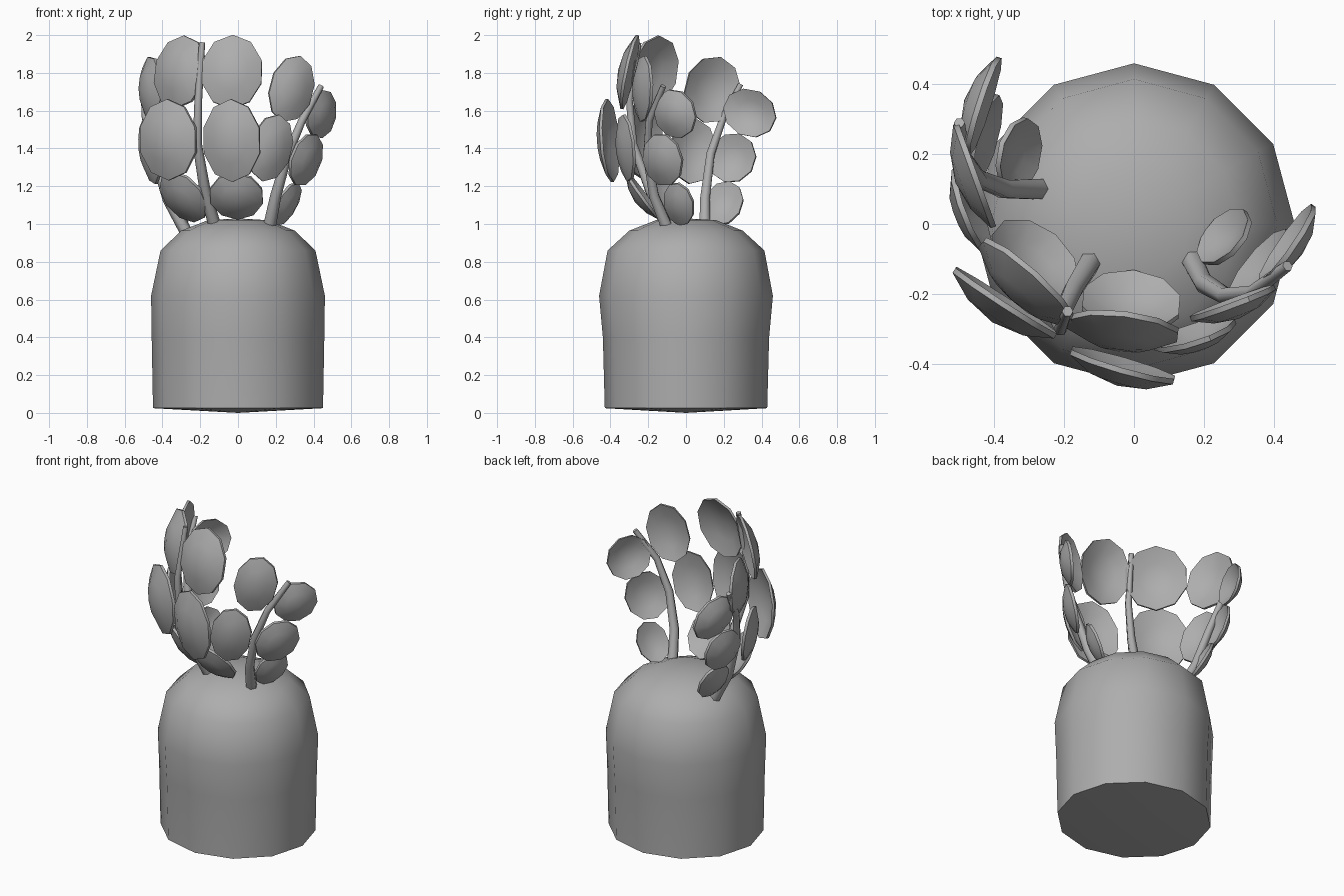
import bpy, bmesh
from math import sin, cos, pi, radians
from mathutils import Vector

if "Cube" in bpy.data.objects:
    bpy.data.objects.remove(bpy.data.objects["Cube"])

grey = bpy.data.materials.new("dark_grey")
grey.diffuse_color = (.42, .42, .42, 1)
grey.use_nodes = True
grey.node_tree.nodes["Principled BSDF"].inputs["Base Color"].default_value = grey.diffuse_color


def finish(bm, name, angle=45):
    mesh = bpy.data.meshes.new(name)
    bm.to_mesh(mesh)
    bm.free()
    mesh.materials.append(grey)
    mesh.polygons.foreach_set("use_smooth", [True] * len(mesh.polygons))
    mesh.set_sharp_from_angle(angle=radians(angle))
    ob = bpy.data.objects.new(name, mesh)
    bpy.context.collection.objects.link(ob)
    return ob


def skin(bm, rings, start=None, end=None):
    """Bridge rings of points; close the ends with a fan to a point if given."""
    vr = [[bm.verts.new(p) for p in r] for r in rings]
    n = len(vr[0])
    for a, b in zip(vr, vr[1:]):
        for i in range(n):
            j = (i + 1) % n
            bm.faces.new((a[i], a[j], b[j], b[i]))
    for ring, tip in ((vr[0], start), (vr[-1], end)):
        if tip is not None:
            t = bm.verts.new(tip)
            for i in range(n):
                bm.faces.new((ring[i], ring[(i + 1) % n], t))
    bmesh.ops.recalc_face_normals(bm, faces=bm.faces[:])


def make_body():
    # (x radius, y radius, height), bottom to top
    profile = [(.45, .43, .025), (.457, .44, .40), (.46, .46, .62),
               (.41, .415, .86), (.30, .30, .965), (.16, .16, 1.02)]
    rings = [[(rx * cos(k * pi / 6), ry * sin(k * pi / 6), z) for k in range(12)]
             for rx, ry, z in profile]
    bm = bmesh.new()
    skin(bm, rings, (0, 0, 0), (0, 0, 1.03))
    finish(bm, "root_body", 50)


def make_stem(name, points, r0=.034, r1=.016, sides=6):
    pts = [Vector(p) for p in points]
    rings = []
    for i, p in enumerate(pts):
        t = (pts[min(i + 1, len(pts) - 1)] - pts[max(i - 1, 0)]).normalized()
        u = t.cross(Vector((0, 1, 0))).normalized()
        v = t.cross(u)
        r = r0 + (r1 - r0) * i / (len(pts) - 1)
        rings.append([p + r * (u * cos(a) + v * sin(a))
                      for a in (2 * pi * k / sides for k in range(sides))])
    bm = bmesh.new()
    skin(bm, rings, pts[0], pts[-1])
    finish(bm, name, 65)


def make_leaf(name, x, y, z, hw, hh, azimuth, lean, roll, sides=10, thick=.016):
    """Cupped oval facing outward along azimuth, leaning outward at the top."""
    az, le, ro = radians(azimuth), radians(lean), radians(roll)
    out, zz = Vector((cos(az), sin(az), 0)), Vector((0, 0, 1))
    side = Vector((-sin(az), cos(az), 0))
    up = zz * cos(le) + out * sin(le)
    nor = out * cos(le) - zz * sin(le)
    u = up * cos(ro) + side * sin(ro)
    s = side * cos(ro) - up * sin(ro)
    depth = .34 * hw
    c = Vector((x, y, z)) + nor * depth * .5
    bm = bmesh.new()
    # inner and outer cupped faces joined by a crisp rim
    loops = []
    for r, off in ((.55, -1), (1, -1), (1, 1), (.55, 1)):
        loops.append([c + s * hw * 1.04 * r * cos(a) + u * hh * r * sin(a)
                      + nor * (off * thick / 2 - depth * r * r)
                      for a in (2 * pi * k / sides + pi / 10 for k in range(sides))])
    skin(bm, loops, c - nor * thick / 2, c + nor * thick / 2)
    finish(bm, name, 50)


make_body()

# stems from base to tip
make_stem("front_stem", [(-.12, -.10, .98), (-.175, -.19, 1.18), (-.215, -.28, 1.42),
                         (-.21, -.30, 1.66), (-.19, -.25, 1.96)])
make_stem("right_stem", [(.165, -.10, .98), (.20, -.17, 1.15), (.26, -.205, 1.36),
                         (.34, -.195, 1.55), (.44, -.12, 1.73)])
make_stem("left_stem", [(-.27, .10, .95), (-.37, .10, 1.13), (-.445, .13, 1.37),
                        (-.49, .20, 1.57), (-.50, .29, 1.74)])

# leaves: centre, half width, half height, azimuth, lean, roll
leaves = {
    "front_leaf": [
        (-.325, -.19, 1.81, .175, .195, 228, -10, 0),
        (-.035, -.325, 1.81, .16, .20, 263, -12, 0),
        (-.385, -.25, 1.445, .175, .215, 237, 2, 0),
        (-.04, -.43, 1.44, .155, .22, 254, 4, 0),
        (-.30, -.12, 1.13, .14, .16, 230, 35, 0),
        (-.01, -.245, 1.135, .14, .15, 265, 36, 0)],
    "right_leaf": [
        (.29, -.245, 1.715, .12, .18, 291, 2, 15),
        (.457, -.07, 1.58, .13, .13, 325, 8, 25),
        (.18, -.335, 1.40, .115, .182, 290, 8, 12),
        (.375, -.135, 1.335, .125, .145, 322, 14, 20),
        (.27, -.045, 1.10, .09, .125, 325, 24, 15)],
    "left_leaf": [
        (-.48, .13, 1.71, .15, .18, 200, 0, -15),
        (-.455, .345, 1.585, .145, .125, 163, 6, -25),
        (-.485, .03, 1.38, .125, .175, 200, 8, -10),
        (-.445, .25, 1.345, .125, .135, 165, 12, -15),
        (-.345, .20, 1.10, .105, .13, 165, 26, -10)],
}
for base, rows in leaves.items():
    for i, row in enumerate(rows):
        make_leaf(f"{base}_{i + 1}", *row)
